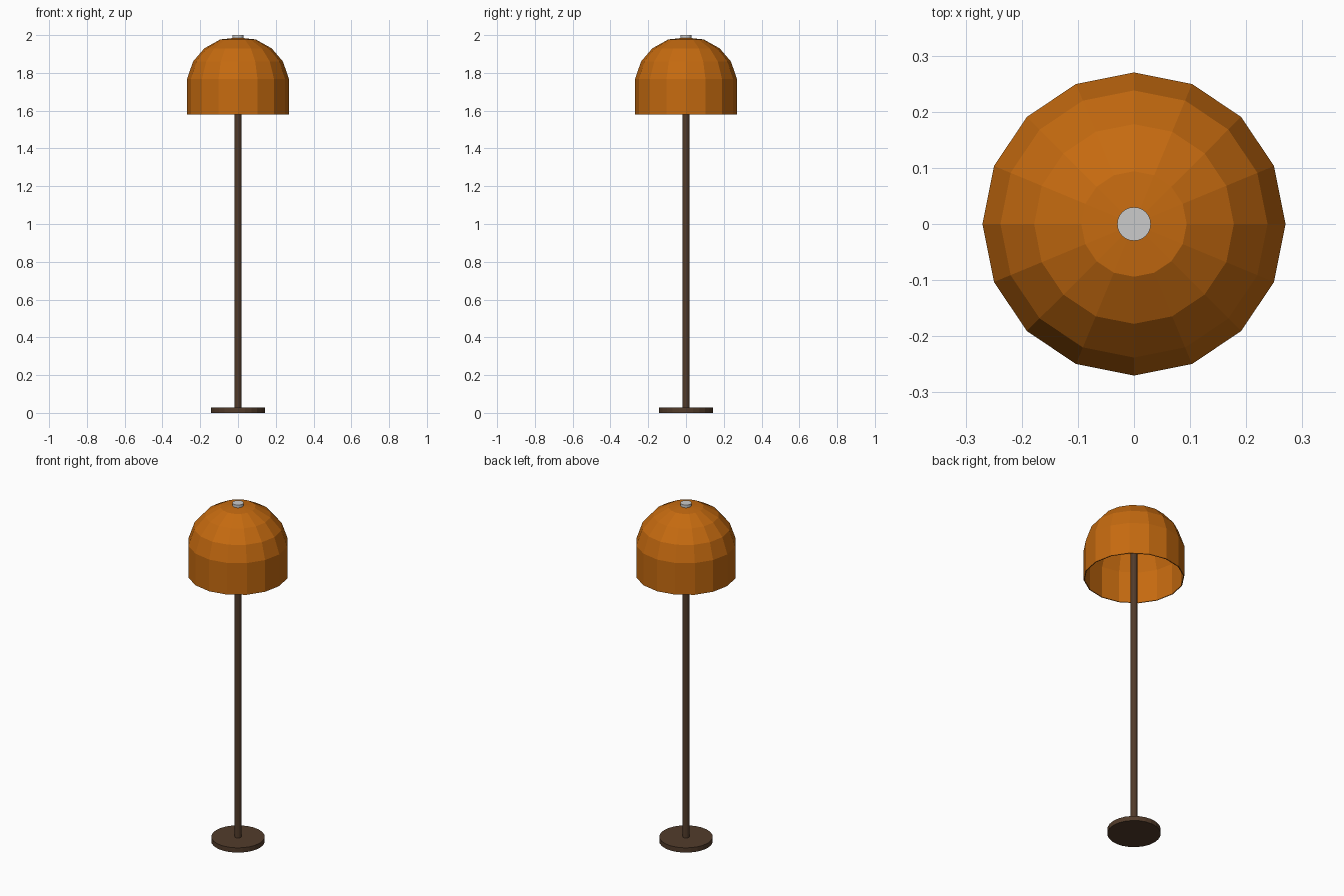
import bpy
from math import cos, sin, tau

cube = bpy.data.objects.get("Cube")
if cube:
    bpy.data.objects.remove(cube)


def material(name, colour):
    mat = bpy.data.materials.new(name)
    mat.use_nodes = True
    mat.diffuse_color = (*colour, 1)
    mat.node_tree.nodes["Principled BSDF"].inputs["Base Color"].default_value = (*colour, 1)
    return mat


def lathe(name, profile, sides, mat):
    """Spin (radius, height) points about z; zero radius closes to a pole."""
    verts, rings, faces = [], [], []
    for r, z in profile:
        start = len(verts)
        count = sides if r else 1
        verts += [(r * cos(tau * i / sides), r * sin(tau * i / sides), z) for i in range(count)]
        rings.append([start + i % count for i in range(sides)])
    for low, high in zip(rings, rings[1:]):
        for i in range(sides):
            j = (i + 1) % sides
            quad = (low[i], low[j], high[j], high[i])
            faces.append(list(dict.fromkeys(quad)))
    mesh = bpy.data.meshes.new(name)
    mesh.from_pydata(verts, [], faces)
    mesh.materials.append(mat)
    obj = bpy.data.objects.new(name, mesh)
    bpy.context.collection.objects.link(obj)
    return obj


def disc(name, radius, bottom, top, sides, mat):
    return lathe(name, [(0, bottom), (radius, bottom), (radius, top), (0, top)], sides, mat)


orange = material("orange shade", (0.56, 0.145, 0.005))
brown = material("dark brown metal", (0.085, 0.045, 0.024))
silver = material("light grey metal", (0.6, 0.6, 0.6))

# Foot and stem
disc("base", 0.143, 0, 0.028, 24, brown)
disc("pole", 0.018, 0.02, 1.975, 12, brown)

# Open faceted dome with a thin wall
shade = lathe("shade", [(0.27, 1.58), (0.27, 1.767), (0.238, 1.86), (0.178, 1.93),
                        (0.094, 1.977), (0, 1.987)], 16, orange)
wall = shade.modifiers.new("wall", 'SOLIDIFY')
wall.thickness = 0.005
wall.offset = -1

# Small knob on top
disc("top_cap", 0.03, 1.975, 2.0, 24, silver)
